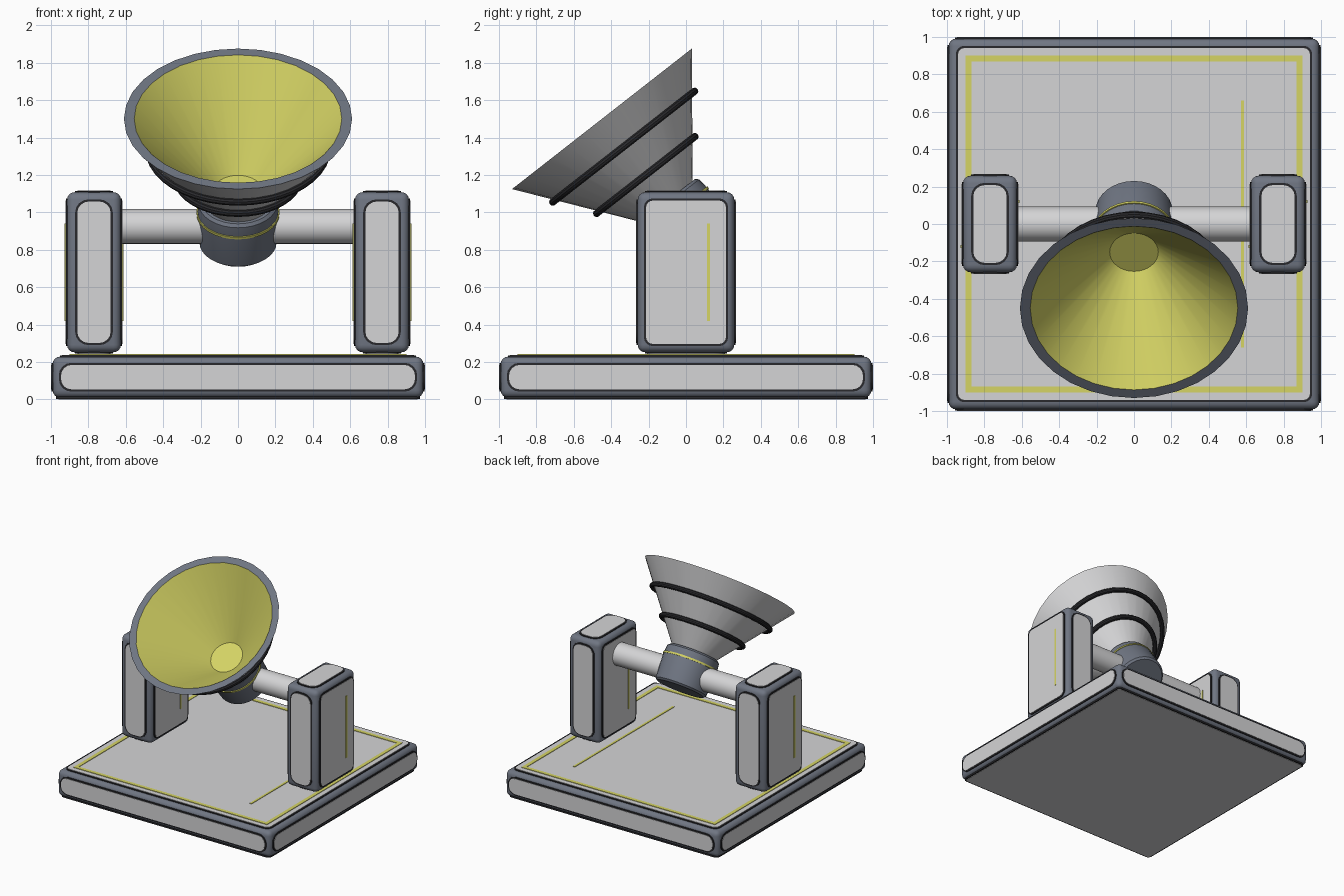
import bpy, bmesh, math
from mathutils import Vector, Matrix

if "Cube" in bpy.data.objects:
    bpy.data.objects.remove(bpy.data.objects["Cube"], do_unlink=True)


def material(name, rgb):
    m = bpy.data.materials.new(name)
    m.use_nodes = True
    m.diffuse_color = (*rgb, 1)
    m.node_tree.nodes["Principled BSDF"].inputs["Base Color"].default_value = (*rgb, 1)
    return m


LIGHT = material("light_grey", (0.66, 0.66, 0.67))
SLATE = material("slate_grey", (0.16, 0.18, 0.225))
DARK = material("near_black", (0.022, 0.022, 0.025))
YELLOW = material("soft_yellow", (0.67, 0.66, 0.13))


def finish(bm, name, mats, smooth=True):
    bmesh.ops.recalc_face_normals(bm, faces=bm.faces)
    mesh = bpy.data.meshes.new(name)
    bm.to_mesh(mesh)
    bm.free()
    for m in mats:
        mesh.materials.append(m)
    obj = bpy.data.objects.new(name, mesh)
    bpy.context.collection.objects.link(obj)
    if smooth:
        bpy.ops.object.select_all(action="DESELECT")
        obj.select_set(True)
        bpy.context.view_layer.objects.active = obj
        bpy.ops.object.shade_smooth_by_angle(angle=math.radians(35))
    return obj


def box(name, center, half, mat, radius=0, axis=None):
    """Box with all edges rounded, or only those parallel to one axis."""
    bm = bmesh.new()
    bmesh.ops.create_cube(bm, size=2)
    bmesh.ops.scale(bm, vec=half, verts=bm.verts)
    if radius:
        edges = [e for e in bm.edges if axis is None
                 or abs((e.verts[0].co - e.verts[1].co)[axis]) > 1e-4]
        bmesh.ops.bevel(bm, geom=edges, offset=radius, segments=4,
                        profile=0.5, affect="EDGES")
    bmesh.ops.translate(bm, vec=center, verts=bm.verts)
    return finish(bm, name, [mat], smooth=radius > 0)


def panel(name, center, half, axis, sign, margins, radius):
    """Light rounded panel on a dark backing plate, on one face of a box."""
    for label, mat, grow, rise in (("trim", DARK, 0.012, 0.006),
                                   ("panel", LIGHT, 0, 0.009)):
        size = [half[i] - margins[i] + grow for i in range(3)]
        size[axis] = 0.008
        pos = Vector(center)
        pos[axis] += sign * (half[axis] + rise - 0.008)
        box(f"{name}_{label}", pos, size, mat, radius + grow, axis)


def lathe(name, profile, mats, indices, segments=32):
    """Spin (radius, height) points round z, one material index per band."""
    bm = bmesh.new()
    rings = []
    for r, z in profile:
        count = segments if r > 0 else 1
        rings.append([bm.verts.new((r * math.cos(math.tau * i / count),
                                    r * math.sin(math.tau * i / count), z))
                      for i in range(count)])
    for a, b, index in zip(rings, rings[1:], indices):
        for i in range(segments):
            j = (i + 1) % segments
            loop = [a[i % len(a)], a[j % len(a)], b[j % len(b)], b[i % len(b)]]
            bm.faces.new(list(dict.fromkeys(loop))).material_index = index
    return finish(bm, name, mats)


# Base slab with a panel on every face
center, half = (0, 0, 0.119), (0.991, 0.991, 0.11)
box("base_frame", center, half, SLATE, 0.04)
for sign, side in ((-1, "low"), (1, "high")):
    panel(f"base_x_{side}", center, half, 0, sign, (0, 0.045, 0.045), 0.055)
    panel(f"base_y_{side}", center, half, 1, sign, (0.045, 0, 0.045), 0.055)
panel("base_top", center, half, 2, 1, (0.05, 0.05, 0), 0.035)
panel("base_bottom", center, half, 2, -1, (0.03, 0.03, 0), 0.02)

# Yellow inlay lines on the base top
for s, side in ((-1, "low"), (1, "high")):
    box(f"base_inlay_x_{side}", (s * 0.885, 0, 0.238), (0.015, 0.9, 0.004), YELLOW)
    box(f"base_inlay_y_{side}", (0, s * 0.885, 0.238), (0.87, 0.015, 0.004), YELLOW)
box("base_inlay_line", (0.58, 0, 0.238), (0.009, 0.66, 0.004), YELLOW)

# Two upright posts with panels and yellow side lines
for s, name in ((1, "left_post"), (-1, "right_post")):
    center, half = (s * 0.77, 0, 0.68), (0.144, 0.258, 0.428)
    box(f"{name}_frame", center, half, SLATE, 0.04)
    for sign, side in ((-1, "low"), (1, "high")):
        panel(f"{name}_x_{side}", center, half, 0, sign, (0, 0.045, 0.045), 0.035)
        panel(f"{name}_y_{side}", center, half, 1, sign, (0.055, 0, 0.05), 0.06)
        panel(f"{name}_z_{side}", center, half, 2, sign, (0.055, 0.05, 0), 0.06)
        box(f"{name}_line_{side}", (center[0] + sign * 0.153, sign * 0.12, 0.68),
            (0.004, 0.008, 0.26), YELLOW)

# Axle between the posts
axle = lathe("axle", [(0, -0.63), (0.093, -0.63), (0.093, 0.63), (0, 0.63)],
             [LIGHT], [0, 0, 0])
axle.matrix_world = Matrix.Translation((0, 0, 0.925)) @ Matrix.Rotation(math.pi / 2, 4, "Y")

# Tilted head: hub, hub band, dish and two dish hoops
head = [
    lathe("hub", [(0, -0.125), (0.19, -0.125), (0.206, -0.11), (0.217, 0.09),
                  (0.21, 0.155), (0.195, 0.17), (0, 0.17)], [SLATE], [0] * 6),
    lathe("hub_band", [(0.2, 0.085), (0.222, 0.085), (0.222, 0.1), (0.2, 0.1),
                       (0.2, 0.085)], [YELLOW], [0] * 4),
    lathe("dish", [(0, 0.16), (0.17, 0.16), (0.61, 0.73), (0.555, 0.73),
                   (0.13, 0.245), (0, 0.245)],
          [LIGHT, SLATE, YELLOW], [0, 0, 1, 2, 2]),
]
for label, radius, height in (("lower", 0.333, 0.349), ("upper", 0.481, 0.541)):
    ring = [(radius + 0.02 * math.cos(math.tau * i / 10),
             height + 0.02 * math.sin(math.tau * i / 10)) for i in range(11)]
    head.append(lathe(f"dish_hoop_{label}", ring, [DARK], [0] * 10, 40))
tilt = Matrix.Translation((0, 0, 0.925)) @ Matrix.Rotation(math.radians(38), 4, "X")
for obj in head:
    obj.matrix_world = tilt
